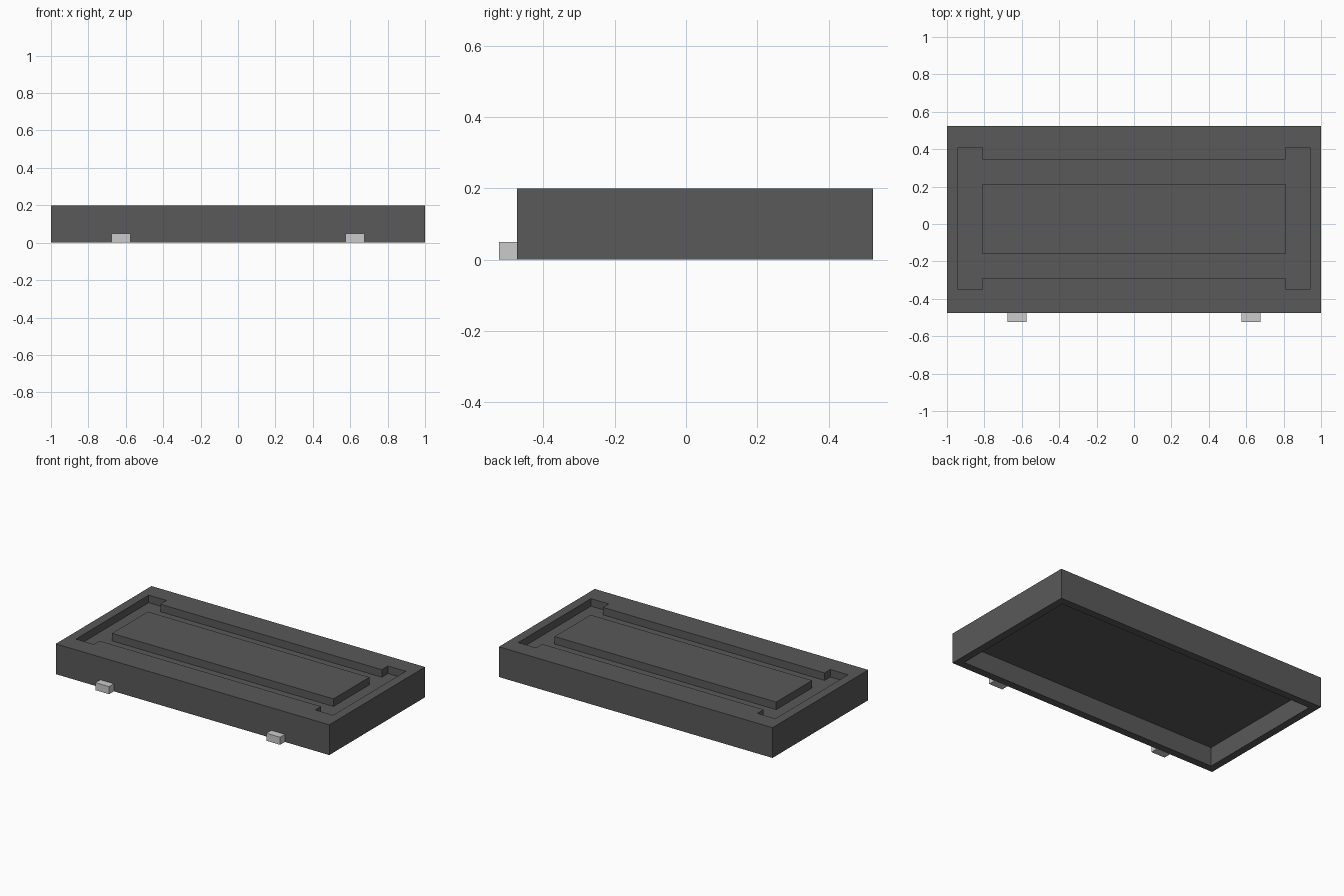
import bpy, bmesh

if "Cube" in bpy.data.objects:
    bpy.data.objects.remove(bpy.data.objects["Cube"])


def prism(name, outline, z0, z1, color=None):
    """Extrude a flat outline from z0 up to z1."""
    bm = bmesh.new()
    face = bm.faces.new([bm.verts.new((x, y, z0)) for x, y in outline])
    top = bmesh.ops.extrude_face_region(bm, geom=[face])["geom"]
    verts = [v for v in top if isinstance(v, bmesh.types.BMVert)]
    bmesh.ops.translate(bm, verts=verts, vec=(0, 0, z1 - z0))
    bmesh.ops.recalc_face_normals(bm, faces=bm.faces)
    mesh = bpy.data.meshes.new(name)
    bm.to_mesh(mesh)
    bm.free()
    obj = bpy.data.objects.new(name, mesh)
    bpy.context.collection.objects.link(obj)
    if color:
        mat = bpy.data.materials.new(name)
        mat.diffuse_color = color
        mat.use_nodes = True
        mat.node_tree.nodes["Principled BSDF"].inputs["Base Color"].default_value = mat.diffuse_color
        mesh.materials.append(mat)
    return obj


def rect(x0, x1, y0, y1):
    return [(x0, y0), (x1, y0), (x1, y1), (x0, y1)]


def cut(obj, cutter):
    """Subtract the cutter, apply, and remove it."""
    mod = obj.modifiers.new("cut", 'BOOLEAN')
    mod.operation = 'DIFFERENCE'
    mod.solver = 'EXACT'
    mod.object = cutter
    bpy.context.view_layer.objects.active = obj
    bpy.ops.object.modifier_apply(modifier=mod.name)
    bpy.data.objects.remove(cutter)


# Outer block
body = prism("tray_body", rect(-1, 1, -0.475, 0.525), 0, 0.2, (0.1, 0.1, 0.1, 1))

# Hollow underside
cut(body, prism("underside_cutter", rect(-0.95, 0.95, -0.425, 0.475), -0.1, 0.125))

# Groove in the top: wide ends, with a central island left standing
right_side = [(0.81, -0.29), (0.81, -0.35), (0.94, -0.35),
              (0.94, 0.41), (0.81, 0.41), (0.81, 0.345)]
left_side = [(-x, y) for x, y in reversed(right_side)]
groove = prism("groove_cutter", right_side + left_side, 0.15, 0.3)
cut(groove, prism("island_cutter", rect(-0.81, 0.81, -0.16, 0.215), 0.1, 0.4))
cut(body, groove)

# Two small front tabs
for side, x in (("left", -0.625), ("right", 0.625)):
    prism(f"front_tab_{side}", rect(x - 0.05, x + 0.05, -0.525, -0.475), 0, 0.05)
